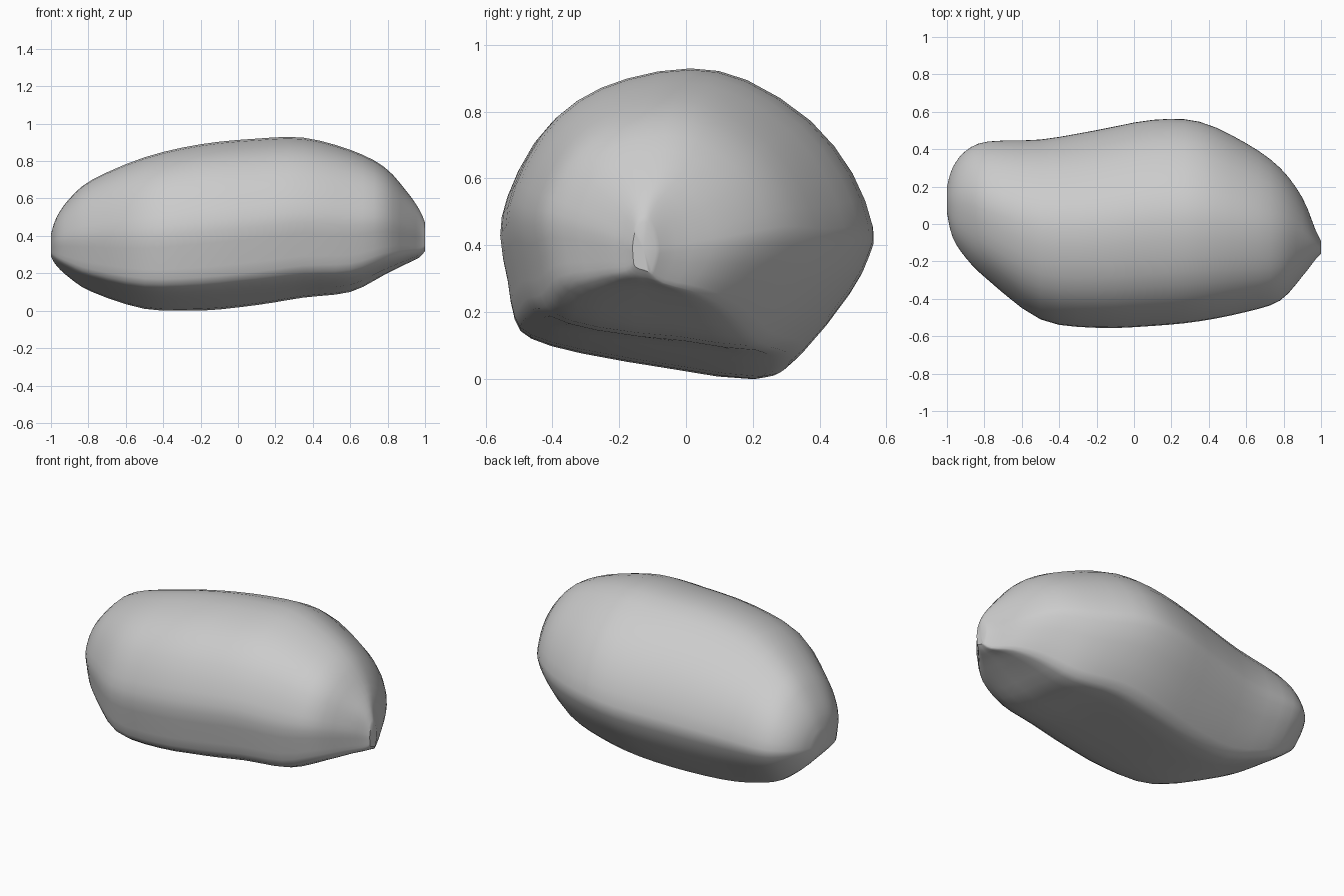
import bpy, bmesh

if "Cube" in bpy.data.objects:
    bpy.data.objects.remove(bpy.data.objects["Cube"])

# Stations along the boulder: x, y min, y max, z min, z max
stations = [
    (-1.0, 0.06, 0.20, 0.29, 0.41), (-0.97, -0.07, 0.30, 0.24, 0.50),
    (-0.9, -0.18, 0.39, 0.175, 0.60), (-0.78, -0.30, 0.44, 0.10, 0.70),
    (-0.5, -0.51, 0.45, 0.01, 0.82), (-0.2, -0.555, 0.50, 0.0, 0.89),
    (0.1, -0.545, 0.555, 0.03, 0.92), (0.35, -0.52, 0.545, 0.07, 0.925),
    (0.6, -0.47, 0.43, 0.10, 0.86), (0.78, -0.41, 0.30, 0.19, 0.77),
    (0.9, -0.28, 0.14, 0.25, 0.64), (0.97, -0.19, -0.03, 0.285, 0.54),
    (1.0, -0.16, -0.09, 0.32, 0.47)]

# Cross-section (y, z), each spanning -1..1 and 0..1
profile = [
    (-1.0, 0.47), (-0.96, 0.60), (-0.82, 0.77), (-0.62, 0.89), (-0.35, 0.965),
    (0.0, 1.0), (0.31, 0.96), (0.66, 0.82), (0.89, 0.64), (1.0, 0.46),
    (0.98, 0.37), (0.88, 0.25), (0.62, 0.05), (0.45, 0.0), (0.0, 0.035),
    (-0.54, 0.09), (-0.83, 0.14), (-0.92, 0.2), (-0.96, 0.33)]


def spline(p0, p1, p2, p3, t):
    return [0.5 * (2*b + (c-a)*t + (2*a-5*b+4*c-d)*t*t + (3*b-a-3*c+d)*t**3)
            for a, b, c, d in zip(p0, p1, p2, p3)]


def refine(pts, steps, closed):
    n, out = len(pts), []
    pick = (lambda i: pts[i % n]) if closed else (lambda i: pts[min(max(i, 0), n-1)])
    for i in range(n if closed else n - 1):
        for s in range(steps):
            out.append(spline(pick(i-1), pick(i), pick(i+1), pick(i+2), s/steps))
    return out if closed else out + [list(pts[-1])]


# Loft the boulder
bm = bmesh.new()
rings = []
section = refine(profile, 2, True)
for x, y0, y1, z0, z1 in refine(stations, 3, False):
    level = min(max(x, 0) / 0.6, 1)      # underside levels out to the right
    ring = []
    for u, v in section:
        if v < 0.2:
            v -= level * 0.06 * max(-u, 0) * (1 - v / 0.2)
        ring.append(bm.verts.new((x, (y0+y1)/2 + u*(y1-y0)/2, max(0, z0 + v*(z1-z0)))))
    rings.append(ring)
n = len(section)
for a, b in zip(rings, rings[1:]):
    for i in range(n):
        bm.faces.new((a[i], a[(i+1) % n], b[(i+1) % n], b[i]))

# Close both ends with a low tip
for ring in (rings[0], rings[-1]):
    c = sum((v.co for v in ring), ring[0].co * 0) / n
    tip = bm.verts.new(c)
    for i in range(n):
        bm.faces.new((ring[i], ring[(i+1) % n], tip))
bmesh.ops.recalc_face_normals(bm, faces=bm.faces)

mesh = bpy.data.meshes.new("boulder")
bm.to_mesh(mesh)
bm.free()
boulder = bpy.data.objects.new("boulder", mesh)
bpy.context.collection.objects.link(boulder)
bpy.context.view_layer.objects.active = boulder
boulder.select_set(True)
bpy.ops.object.shade_smooth_by_angle(angle=0.7)
